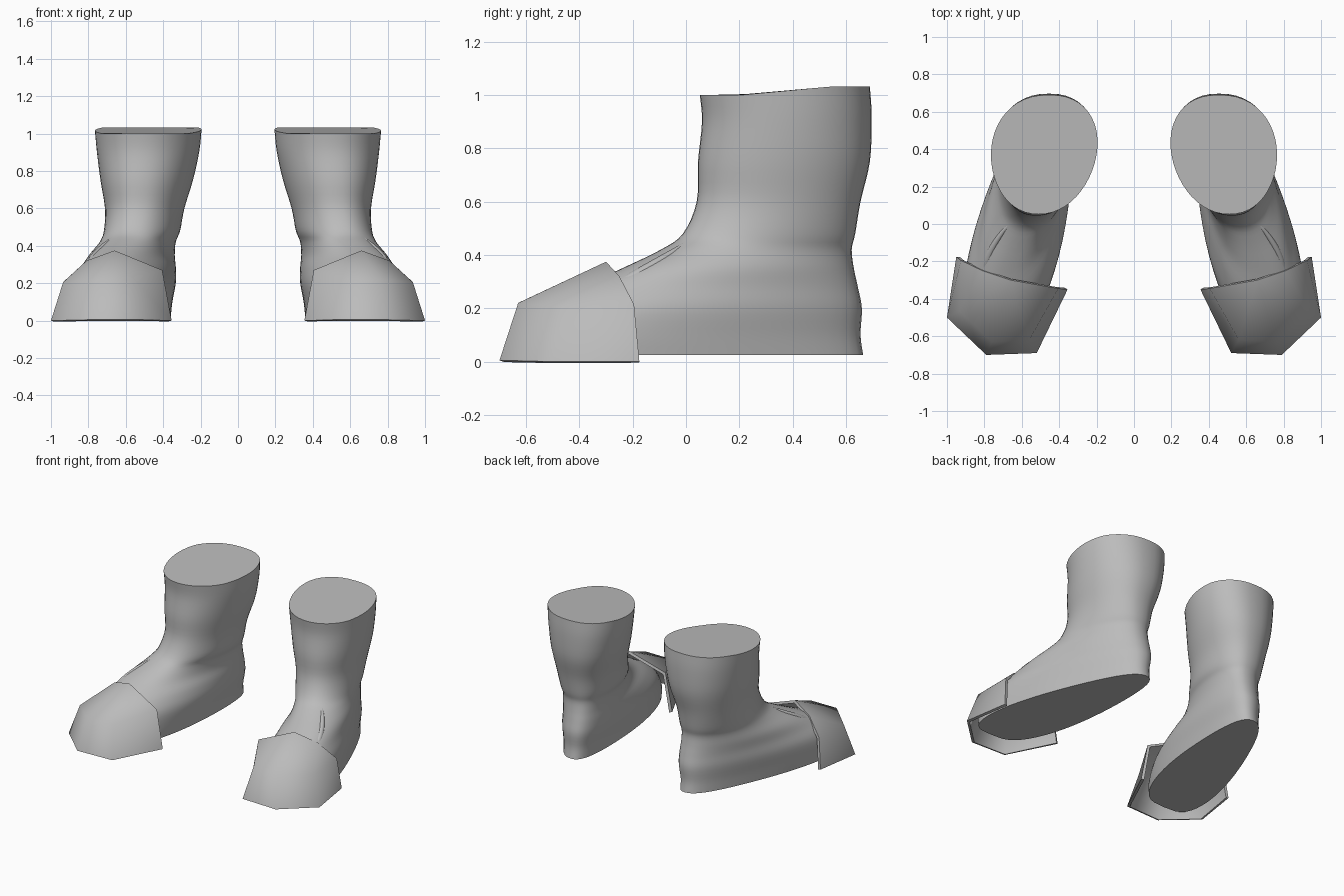
import bpy, bmesh, math

if "Cube" in bpy.data.objects:
    bpy.data.objects.remove(bpy.data.objects["Cube"], do_unlink=True)

grey = bpy.data.materials.new("plain grey")
grey.use_nodes = True
COLOUR = (0.5, 0.5, 0.5, 1)
grey.diffuse_color = COLOUR
grey.node_tree.nodes["Principled BSDF"].inputs["Base Color"].default_value = COLOUR


def make_object(bm, name):
    """Turn a bmesh into the active, selected object with the grey material."""
    mesh = bpy.data.meshes.new(name)
    bm.to_mesh(mesh)
    bm.free()
    mesh.materials.append(grey)
    obj = bpy.data.objects.new(name, mesh)
    bpy.context.collection.objects.link(obj)
    bpy.ops.object.select_all(action="DESELECT")
    obj.select_set(True)
    bpy.context.view_layer.objects.active = obj
    return obj


def mirror(obj):
    mod = obj.modifiers.new("other foot", "MIRROR")
    mod.use_mirror_merge = False


def spline(a, b, c, d, t):
    return [q + 0.5 * t * (r - p + t * (2 * p - 5 * q + 4 * r - s + t * (3 * (q - r) + s - p)))
            for p, q, r, s in zip(a, b, c, d)]


# Boot levels: height, back y, front y, back x, front x, back and front half width, front roundness
LEVELS = [
    (0.025, 0.665, -0.57, 0.455, 0.735, 0.17, 0.27, 0.55),
    (0.10, 0.655, -0.565, 0.455, 0.735, 0.18, 0.275, 0.55),
    (0.20, 0.66, -0.50, 0.45, 0.72, 0.195, 0.27, 0.6),
    (0.28, 0.645, -0.39, 0.45, 0.695, 0.195, 0.235, 0.7),
    (0.35, 0.63, -0.24, 0.455, 0.67, 0.19, 0.205, 0.8),
    (0.42, 0.622, -0.095, 0.46, 0.61, 0.185, 0.19, 0.88),
    (0.48, 0.635, -0.012, 0.465, 0.56, 0.195, 0.2, 0.9),
    (0.60, 0.655, 0.04, 0.47, 0.53, 0.215, 0.205, 0.9),
    (0.75, 0.69, 0.045, 0.46, 0.52, 0.255, 0.235, 0.92),
    (0.90, 0.697, 0.06, 0.455, 0.51, 0.285, 0.26, 0.95),
    (1.00, 0.69, 0.052, 0.455, 0.51, 0.30, 0.265, 0.95),
]
SIDES, STEPS = 48, 4

# Boot body, lofted from sole to open end
rows = []
last = len(LEVELS) - 1
for i in range(last):
    keys = [LEVELS[min(max(i + k, 0), last)] for k in (-1, 0, 1, 2)]
    rows += [spline(*keys, s / STEPS) for s in range(STEPS)]
rows.append(LEVELS[last])

bm = bmesh.new()
rings = []
for z, yb, yf, xb, xf, wb, wf, blunt in rows:
    ring = []
    for k in range(SIDES):
        a = 2 * math.pi * k / SIDES
        u = (1 - math.cos(a)) / 2
        s = math.sin(a)
        width = wb + (wf - wb) * u * u * (3 - 2 * u)
        power = 0.85 + (blunt - 0.85) * u
        x = xb + (xf - xb) * u + math.copysign(abs(s) ** power, s) * width
        y = yb + (yf - yb) * u
        rise = min(max((y - 0.2) / 0.35, 0), 1) * max(z - 0.8, 0) / 0.2
        ring.append(bm.verts.new((x, y, z + 0.033 * rise)))
    rings.append(ring)
for low, high in zip(rings, rings[1:]):
    for k in range(SIDES):
        n = (k + 1) % SIDES
        bm.faces.new((low[k], low[n], high[n], high[k]))
bm.faces.new(rings[0])
bm.faces.new(rings[-1])
bmesh.ops.recalc_face_normals(bm, faces=bm.faces)
boot = make_object(bm, "boot_body")
bpy.ops.object.shade_smooth_by_angle(angle=math.radians(50))
mirror(boot)

# Soft fold running along the outer side of the instep
curve = bpy.data.curves.new("instep_fold", "CURVE")
curve.dimensions = "3D"
curve.bevel_depth = 0.022
curve.bevel_resolution = 3
path = curve.splines.new("NURBS")
points = [(0.665, 0.0, 0.445), (0.74, -0.08, 0.38), (0.80, -0.19, 0.325), (0.80, -0.29, 0.265)]
path.points.add(len(points) - 1)
for p, co, r in zip(path.points, points, (0.3, 1, 1, 0.8)):
    p.co, p.radius = (*co, 1), r
path.use_endpoint_u = True
curve.materials.append(grey)
fold = bpy.data.objects.new("instep_fold", curve)
bpy.context.collection.objects.link(fold)
mirror(fold)

# Faceted toe cap: shell open below and behind, made of wall and top panels
bm = bmesh.new()
bottom = [bm.verts.new(p) for p in (
    (0.95, -0.175, 0), (1.0, -0.5, 0), (0.79, -0.7, 0.005), (0.52, -0.69, 0.005), (0.355, -0.35, 0))]
top = [bm.verts.new(p) for p in (
    (0.925, -0.195, 0.215), (0.935, -0.465, 0.205), (0.76, -0.63, 0.22),
    (0.56, -0.62, 0.225), (0.405, -0.345, 0.27))]
peak = bm.verts.new((0.66, -0.30, 0.375))
brow = bm.verts.new((0.81, -0.25, 0.32))
for k in range(4):
    bm.faces.new((bottom[k + 1], bottom[k], top[k], top[k + 1]))
for trio in ((top[1], top[0], brow), (top[1], brow, peak), (top[2], top[1], peak),
             (top[3], top[2], peak), (top[4], top[3], peak)):
    bm.faces.new(trio)
cap = make_object(bm, "toe_cap")
shell = cap.modifiers.new("thickness", "SOLIDIFY")
shell.thickness, shell.offset = 0.02, -1
bpy.ops.object.modifier_apply(modifier=shell.name)
bpy.ops.object.shade_smooth_by_angle(angle=math.radians(62))
mirror(cap)
